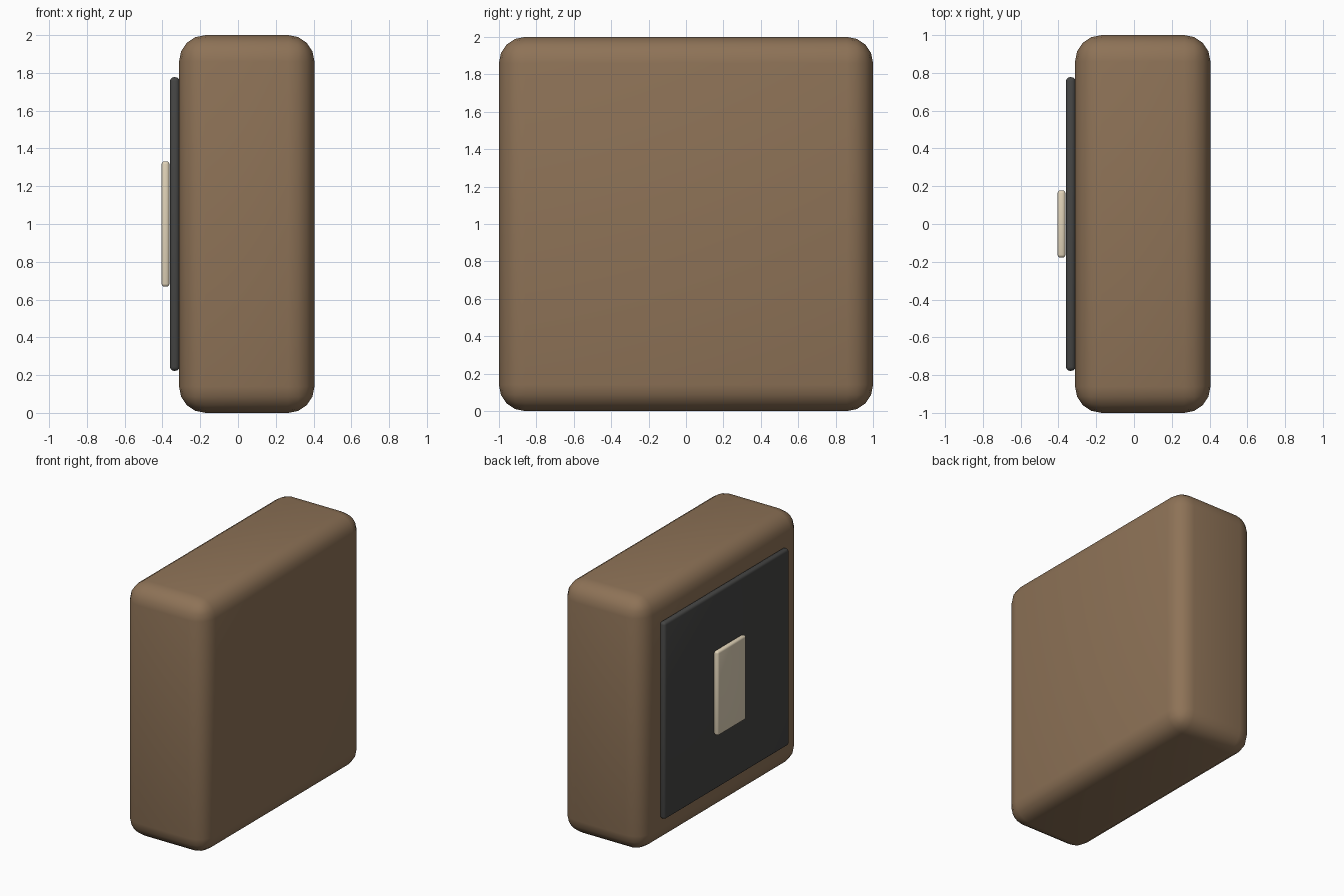
import bpy

if "Cube" in bpy.data.objects:
    bpy.data.objects.remove(bpy.data.objects["Cube"])


def material(name, color):
    m = bpy.data.materials.new(name)
    m.diffuse_color = (*color, 1)
    m.use_nodes = True
    m.node_tree.nodes["Principled BSDF"].inputs["Base Color"].default_value = m.diffuse_color
    return m


def rounded_box(name, lo, hi, radius, segments, mat):
    size = [b - a for a, b in zip(lo, hi)]
    center = [(a + b) / 2 for a, b in zip(lo, hi)]
    bpy.ops.mesh.primitive_cube_add(size=1, location=center)
    ob = bpy.context.object
    ob.name = name
    ob.scale = size
    bpy.ops.object.transform_apply(location=False, rotation=False, scale=True)
    bevel = ob.modifiers.new("Rounded edges", 'BEVEL')
    bevel.width = radius
    bevel.segments = segments
    bpy.ops.object.modifier_apply(modifier=bevel.name)
    bpy.ops.object.shade_smooth_by_angle()
    ob.data.materials.append(mat)
    return ob


brown = material("brown", (0.27, 0.17, 0.095))
dark = material("dark grey", (0.06, 0.06, 0.058))
cream = material("cream", (0.75, 0.65, 0.48))

# Thick housing
rounded_box("body", (-0.312, -1, 0), (0.405, 1, 2), 0.14, 4, brown)

# Dark face plate on the left side
rounded_box("face_plate", (-0.36, -0.777, 0.223), (-0.31, 0.777, 1.777), 0.02, 3, dark)

# Raised button on the plate
rounded_box("button", (-0.405, -0.178, 0.668), (-0.363, 0.178, 1.332), 0.016, 3, cream)
